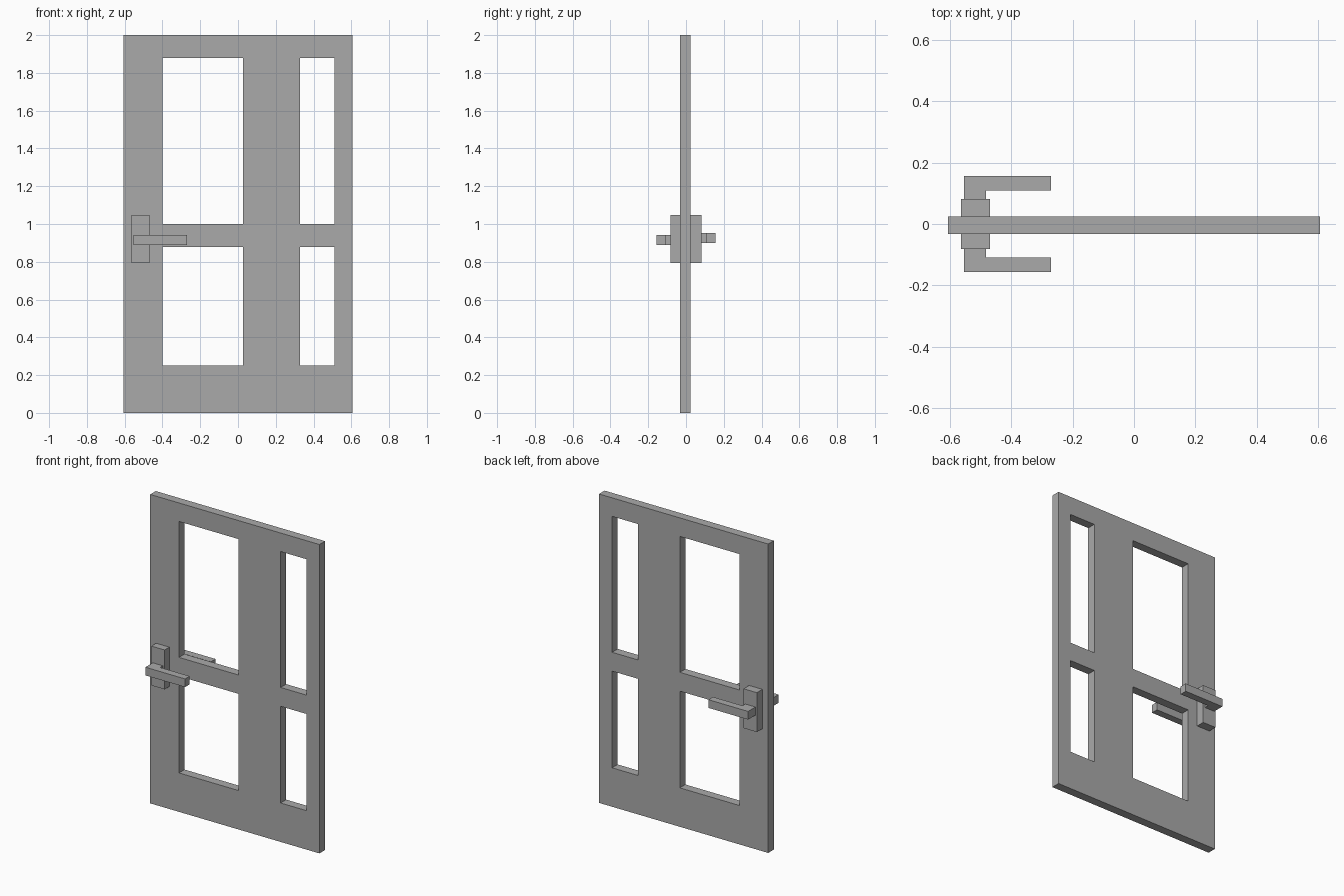
import bpy, bmesh

cube = bpy.data.objects.get("Cube")
if cube:
    bpy.data.objects.remove(cube, do_unlink=True)

grey = bpy.data.materials.new("plain_grey")
grey.use_nodes = True
colour = (0.4, 0.4, 0.4, 1)
grey.diffuse_color = colour
grey.node_tree.nodes["Principled BSDF"].inputs["Base Color"].default_value = colour


def add_object(name, bm):
    mesh = bpy.data.meshes.new(name)
    bm.to_mesh(mesh)
    bm.free()
    mesh.materials.append(grey)
    obj = bpy.data.objects.new(name, mesh)
    bpy.context.collection.objects.link(obj)
    return obj


def solidify(obj, thickness):
    mod = obj.modifiers.new("thickness", 'SOLIDIFY')
    mod.thickness = thickness
    mod.offset = 0


def box(name, x, y, z):
    bm = bmesh.new()
    bmesh.ops.create_cube(bm, size=1)
    for v in bm.verts:
        v.co = [lo + (c + 0.5) * (hi - lo) for c, (lo, hi) in zip(v.co, (x, y, z))]
    return add_object(name, bm)


# Door panel: a sheet of rails and stiles with four openings, then thickened
xs = [-0.606, -0.40, 0.027, 0.328, 0.512, 0.606]
zs = [0, 0.252, 0.878, 1.0, 1.88, 2.0]
bm = bmesh.new()
grid = [[bm.verts.new((x, 0, z)) for z in zs] for x in xs]
for i in range(len(xs) - 1):
    for j in range(len(zs) - 1):
        if not (i % 2 and j % 2):
            bm.faces.new((grid[i][j], grid[i + 1][j], grid[i + 1][j + 1], grid[i][j + 1]))
door = add_object("door_panel", bm)
door.location.y = -0.004
solidify(door, 0.057)

# Handle on each side: back plate and an L-shaped lever
outline = [(-0.554, 0.08), (-0.482, 0.08), (-0.482, 0.109),
           (-0.27, 0.109), (-0.27, 0.156), (-0.554, 0.156)]
for side, s, z in (("front", -1, 0.916), ("back", 1, 0.926)):
    box(side + "_handle_plate", (-0.564, -0.469), sorted((s * 0.02, s * 0.081)), (0.793, 1.048))
    bm = bmesh.new()
    points = [(x, s * y, 0) for x, y in outline]
    if s < 0:
        points.reverse()
    bm.faces.new([bm.verts.new(p) for p in points])
    lever = add_object(side + "_handle_lever", bm)
    lever.location.z = z
    solidify(lever, 0.053)
